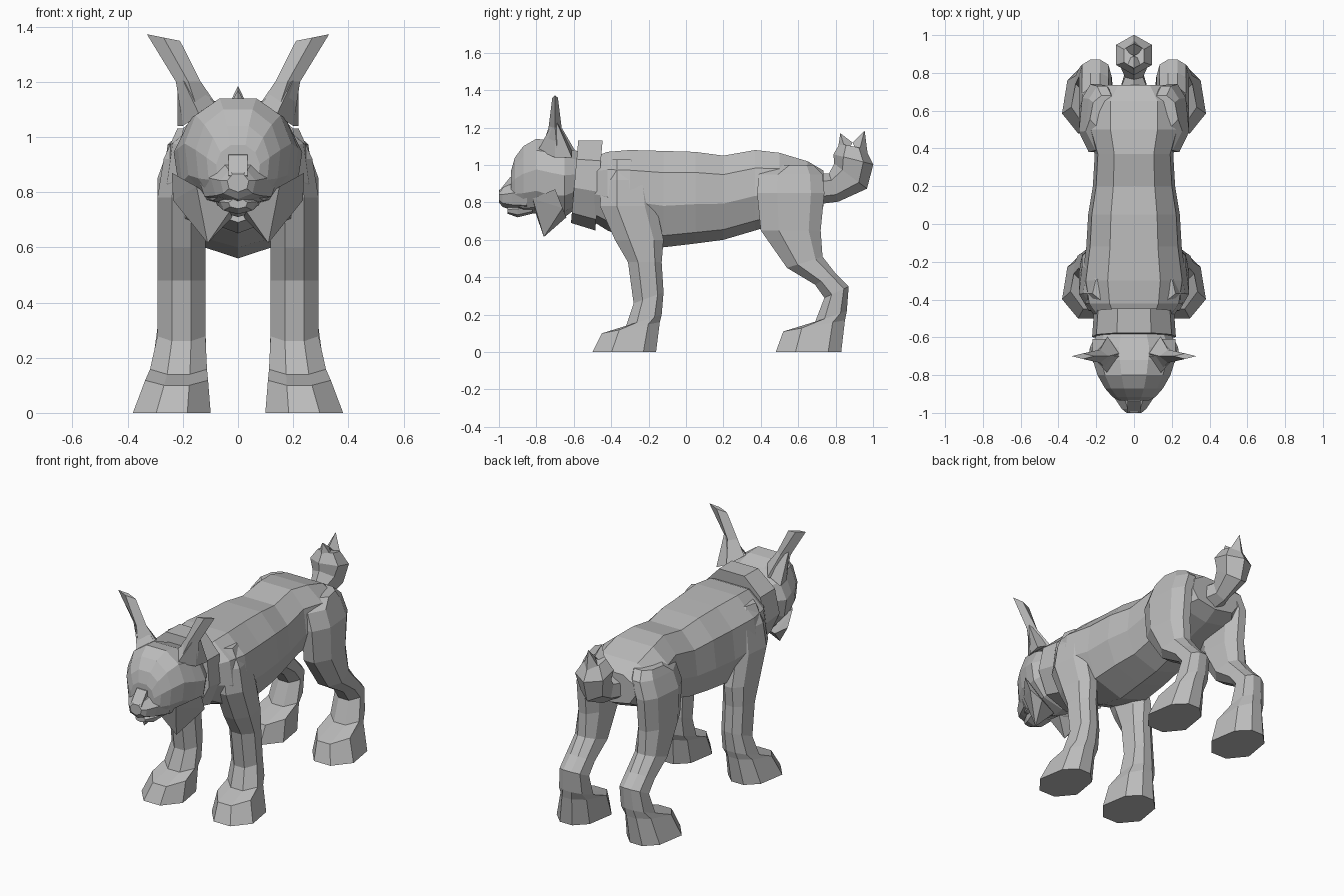
import bpy, bmesh, math

cube = bpy.data.objects.get("Cube")
if cube:
    bpy.data.objects.remove(cube)

fur = bpy.data.materials.new("grey fur")
fur.use_nodes = True
grey = (.5, .5, .5, 1)
fur.diffuse_color = grey
fur.node_tree.nodes["Principled BSDF"].inputs["Base Color"].default_value = grey


def finish(name, bm):
    bmesh.ops.recalc_face_normals(bm, faces=bm.faces)
    mesh = bpy.data.meshes.new(name)
    bm.to_mesh(mesh)
    bm.free()
    mesh.materials.append(fur)
    bpy.context.collection.objects.link(bpy.data.objects.new(name, mesh))


def loft(name, rings):
    """Skin a list of equal point rings and cap both ends."""
    bm = bmesh.new()
    loops = [[bm.verts.new(point) for point in ring] for ring in rings]
    for lower, upper in zip(loops, loops[1:]):
        for i in range(len(lower)):
            bm.faces.new((lower[i - 1], lower[i], upper[i], upper[i - 1]))
    bm.faces.new(loops[0])
    bm.faces.new(loops[-1])
    finish(name, bm)


def hull(name, points):
    """Wrap a convex faceted solid around a few points."""
    bm = bmesh.new()
    for point in points:
        bm.verts.new(point)
    result = bmesh.ops.convex_hull(bm, input=bm.verts)
    bmesh.ops.delete(bm, geom=result["geom_interior"], context="VERTS")
    finish(name, bm)


def section(y, top, bottom, width, sides=9, lean=0, power=.85):
    """Upright rounded ring with a flat top and a keel below."""
    middle = bottom + (top - bottom) * .52
    ring = []
    for i in range(sides):
        angle = math.tau * i / sides
        across, up = math.sin(angle), -math.cos(angle)
        x = width * math.copysign(abs(across) ** power, across)
        if up > 0:
            z = middle + (top - middle) * up / math.cos(math.pi / sides)
        else:
            z = middle + (middle - bottom) * up
        ring.append((x, y + lean * up, z))
    return ring


# Torso: broad shoulders, deep chest, narrow waist, sloping rump
loft("torso", [
    section(y=-.5, top=1.04, bottom=.7, width=.2, power=.65),
    section(y=-.42, top=1.07, bottom=.65, width=.26, power=.65),
    section(y=-.3, top=1.08, bottom=.6, width=.28, power=.65),
    section(y=-.12, top=1.075, bottom=.56, width=.255, power=.65),
    section(y=.05, top=1.07, bottom=.58, width=.245, power=.65),
    section(y=.2, top=1.05, bottom=.6, width=.22, power=.65),
    section(y=.37, top=1.08, bottom=.65, width=.21, power=.65),
    section(y=.5, top=1.065, bottom=.69, width=.25, power=.65),
    section(y=.65, top=1.02, bottom=.73, width=.25, power=.65),
    section(y=.735, top=.97, bottom=.78, width=.17, power=.65),
])

# Thick fur collar around the neck
loft("collar", [
    section(y=-.595, top=1.13, bottom=.69, width=.225, lean=.02),
    section(y=-.465, top=1.13, bottom=.65, width=.215, lean=.02),
])

# Head, muzzle, jaw and nose
loft("head", [
    section(y=-.935, top=.97, bottom=.8, width=.08, sides=11),
    section(y=-.915, top=1.04, bottom=.76, width=.115, sides=11),
    section(y=-.87, top=1.1, bottom=.74, width=.155, sides=11),
    section(y=-.8, top=1.14, bottom=.74, width=.195, sides=11),
    section(y=-.72, top=1.13, bottom=.71, width=.22, sides=11),
    section(y=-.65, top=1.1, bottom=.72, width=.235, sides=11),
    section(y=-.57, top=1.07, bottom=.78, width=.19, sides=11),
])
loft("muzzle", [
    section(y=-1, top=.865, bottom=.8, width=.04, sides=7),
    section(y=-.98, top=.88, bottom=.775, width=.065, sides=7),
    section(y=-.93, top=.9, bottom=.76, width=.1, sides=7),
    section(y=-.85, top=.92, bottom=.75, width=.15, sides=7),
])
loft("jaw", [
    section(y=-.955, top=.775, bottom=.74, width=.035, sides=7),
    section(y=-.9, top=.79, bottom=.72, width=.065, sides=7),
    section(y=-.82, top=.8, bottom=.74, width=.09, sides=7),
])
hull("nose_bridge", [(x, y, z) for x in (-.035, .035) for y, z in (
    (-1, .86), (-.94, .935), (-.9, .94), (-.95, .84))])


# Tail: a swelling stub that turns upwards and ends in two tufts
def tail_ring(y, z, radius, width, pitch):
    ring = []
    for i in range(6):
        along = radius * math.cos(i * math.tau / 6)
        ring.append((width * math.sin(i * math.tau / 6),
                     y + along * math.cos(pitch), z + along * math.sin(pitch)))
    return ring


loft("tail", [
    tail_ring(y=.7, z=.87, radius=.08, width=.09, pitch=-1.5),
    tail_ring(y=.79, z=.88, radius=.08, width=.055, pitch=-1.25),
    tail_ring(y=.88, z=.94, radius=.11, width=.085, pitch=-.65),
    tail_ring(y=.895, z=1.03, radius=.11, width=.11, pitch=-.25),
    tail_ring(y=.89, z=1.1, radius=.07, width=.06, pitch=-.2),
])
for name, y, z in (("tail_tuft_back", .955, 1.185), ("tail_tuft_front", .825, 1.17)):
    root = (y + .89) / 2
    hull(name, [(0, y, z), (.06, root, 1.06), (-.06, root, 1.06),
                (0, .89, 1.12), (0, y + (y - .89) / 4, 1.06)])

# Plan of half a leg: distance sideways, distance from front to back
HALF_PLAN = ((.4, 0), (1, .3), (.8, .8), (.3, 1))
PLAN = HALF_PLAN + tuple((-u, v) for u, v in reversed(HALF_PLAN))

# Leg levels: height, front edge, back edge
FRONT_LEG = ((0, -.5, -.16), (.1, -.45, -.14), (.14, -.32, -.13), (.26, -.28, -.12),
             (.48, -.31, -.13), (.6, -.38, -.12), (.78, -.46, -.16),
             (.92, -.45, -.18), (1.03, -.41, -.27))
HIND_LEG = ((0, .48, .83), (.11, .52, .85), (.16, .69, .86), (.29, .74, .87),
            (.36, .69, .8), (.45, .54, .73), (.65, .4, .72), (.85, .38, .74),
            (.95, .39, .73), (1, .5, .68))


def leg(name, side, levels):
    """Splayed paw below, straight shaft, and a top leaning into the torso."""
    rings = []
    for z, front, back in levels:
        splay = max(0, .2 - z)
        centre = .205 + .175 * splay - .45 * max(0, z - .87)
        half = .087 + .27 * splay
        tilt = .06 if 0 < z < .47 else 0
        rings.append([(side * (centre + u * half), front + v * (back - front), z + v * tilt)
                      for u, v in PLAN])
    loft(name, rings)


def diamond(side, x, y, z, width, depth, rise):
    return [(side * (x - width), y, z - rise), (side * x, y - depth, z),
            (side * (x + width), y, z + rise), (side * x, y + depth, z)]


for word, side in (("left", 1), ("right", -1)):
    leg("front_leg_" + word, side, FRONT_LEG)
    leg("hind_leg_" + word, side, HIND_LEG)

    # Ear with a long thin tuft flaring outwards
    loft("ear_" + word, [
        diamond(side, x=.14, y=-.685, z=1.08, width=.06, depth=.09, rise=-.04),
        diamond(side, x=.18, y=-.7, z=1.2, width=.045, depth=.035, rise=0),
        diamond(side, x=.27, y=-.7, z=1.36, width=.06, depth=.015, rise=.012),
    ])
    hull("ear_flap_" + word, [(side * .22, -.7, 1.25), (side * .22, -.61, 1.04)]
         + diamond(side, x=.14, y=-.7, z=1.08, width=.06, depth=.09, rise=-.04))

    # Broad cheek ruff hanging to a point
    hull("cheek_ruff_" + word, [(side * x, y, z) for x, y, z in (
        (.11, -.76, .615), (.03, -.8, .73), (.15, -.82, .82), (.24, -.7, .87),
        (.235, -.66, .77), (.16, -.64, .72), (.02, -.7, .71))])
